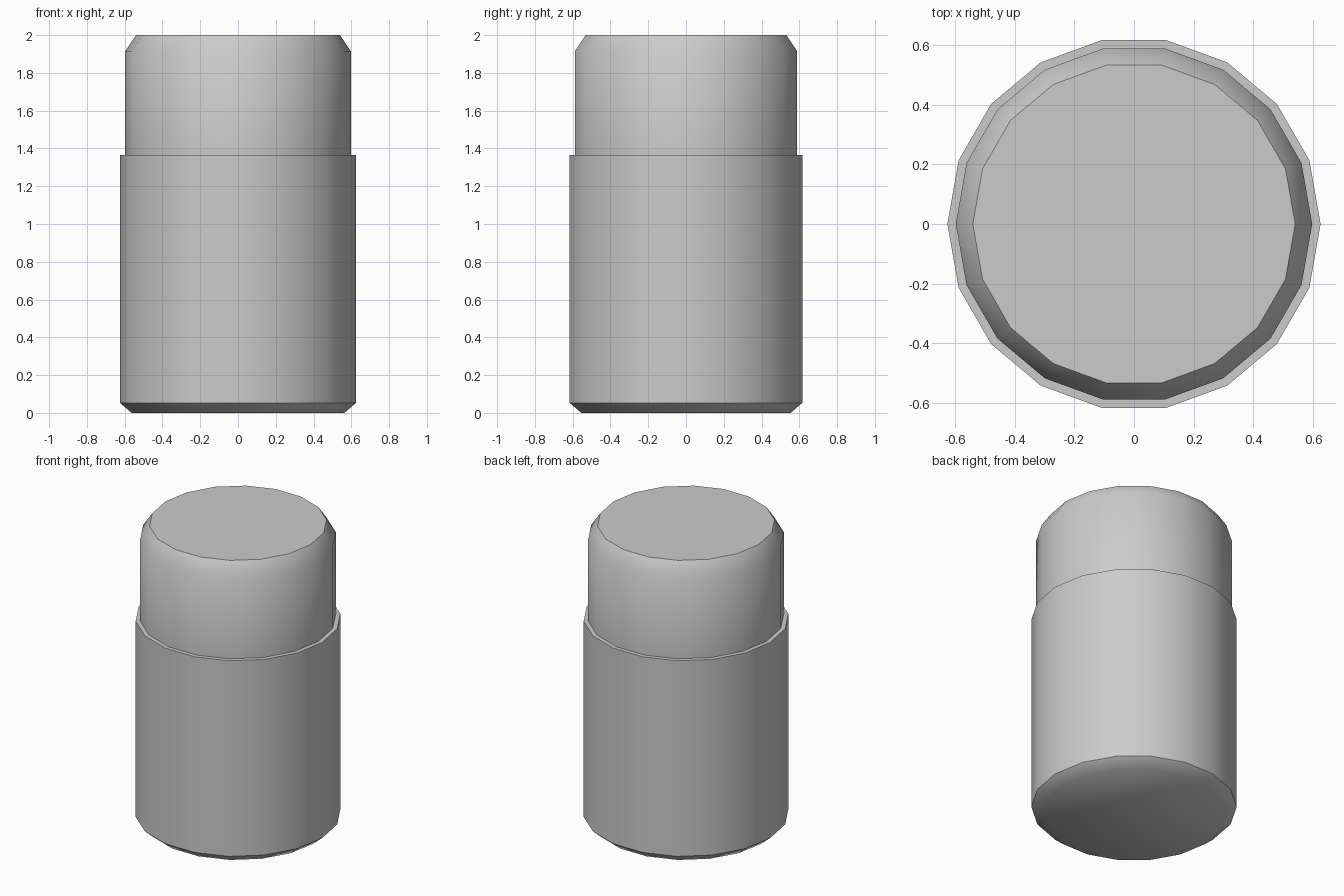
import bpy, bmesh, math

if "Cube" in bpy.data.objects:
    bpy.data.objects.remove(bpy.data.objects["Cube"])

SIDES = 18


def lathe(name, profile):
    """Spin (radius, z) points, listed bottom to top, into a closed solid."""
    bm = bmesh.new()
    rings = []
    for r, z in profile:
        rings.append([bm.verts.new((r * math.cos(2 * math.pi * i / SIDES),
                                    r * math.sin(2 * math.pi * i / SIDES), z))
                      for i in range(SIDES)])
    for low, high in zip(rings, rings[1:]):
        for i in range(SIDES):
            j = (i + 1) % SIDES
            bm.faces.new((low[i], low[j], high[j], high[i]))
    bm.faces.new(rings[0][::-1])
    bm.faces.new(rings[-1])
    mesh = bpy.data.meshes.new(name)
    bm.to_mesh(mesh)
    bm.free()
    obj = bpy.data.objects.new(name, mesh)
    bpy.context.collection.objects.link(obj)
    bpy.ops.object.select_all(action='DESELECT')
    obj.select_set(True)
    bpy.context.view_layer.objects.active = obj
    bpy.ops.object.shade_smooth_by_angle(angle=math.radians(45))
    return obj


# Wide lower container with a chamfered foot
lathe("container_body", [(0.563, 0), (0.625, 0.053), (0.625, 1.366)])

# Narrower lid with a bevelled top rim
lathe("lid", [(0.597, 1.366), (0.597, 1.915), (0.54, 2.0)])
